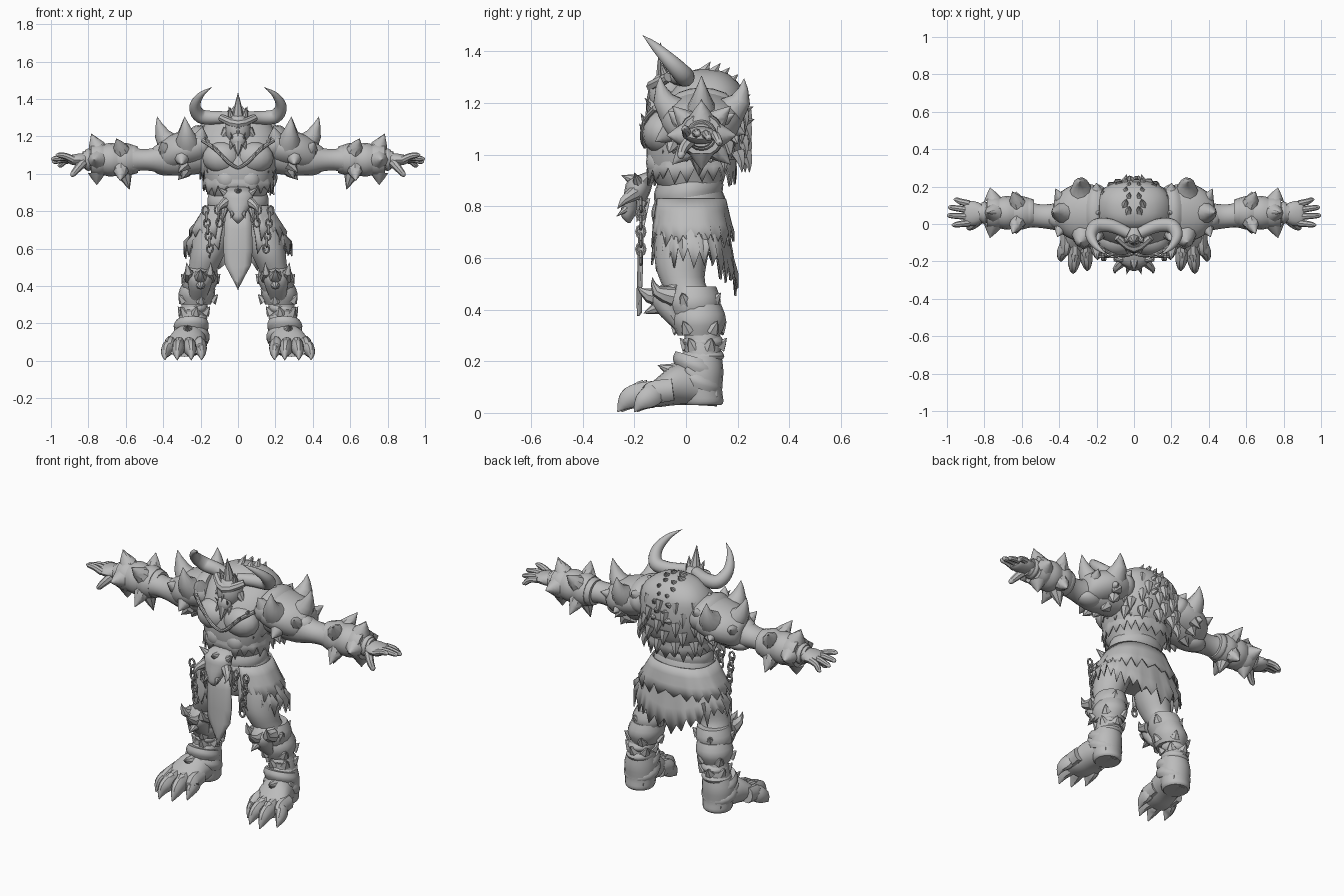
import bpy, bmesh, math, random
from mathutils import Vector

random.seed(4)
X, Y, Z = Vector((1, 0, 0)), Vector((0, 1, 0)), Vector((0, 0, 1))
GREY = bpy.data.materials.new("stone_grey")
GREY.diffuse_color = (0.5, 0.5, 0.5, 1)

def catmull(pts, k):
    """Resample control points (x, y, z, ra, rb) into a smooth path."""
    out = []
    for i in range(len(pts) - 1):
        p0, p1, p2, p3 = pts[max(i - 1, 0)], pts[i], pts[i + 1], pts[min(i + 2, len(pts) - 1)]
        for t in (j / k for j in range(k)):
            out.append([0.5 * (2 * b + (c - a) * t + (2 * a - 5 * b + 4 * c - d) * t * t
                        + (3 * b - a - 3 * c + d) * t ** 3) for a, b, c, d in zip(p0, p1, p2, p3)])
    return out + [list(pts[-1])]

def tube(bm, pts, n=14, ref=Y, axis=None, k=3, square=1.0):
    """Elliptical loft; ra lies along ref, rb across it; square < 1 boxes the section."""
    pts = catmull([p if len(p) == 5 else (*p, p[3]) for p in pts], k)
    rings = []
    for i, p in enumerate(pts):
        a, b = pts[max(i - 1, 0)], pts[min(i + 1, len(pts) - 1)]
        t = axis or (Vector(b[:3]) - Vector(a[:3])).normalized()
        u = (ref - t * t.dot(ref)).normalized()
        v = t.cross(u)
        ra, rb, ring = max(p[3], 0.0008), max(p[4], 0.0008), []
        for q in (math.tau * j / n for j in range(n)):
            c, s = [math.copysign(abs(f) ** square, f) for f in (math.cos(q), math.sin(q))]
            ring.append(bm.verts.new(Vector(p[:3]) + u * ra * c + v * rb * s))
        rings.append(ring)
    for r, s in zip(rings, rings[1:]):
        for j in range(n):
            bm.faces.new((r[j], r[(j + 1) % n], s[(j + 1) % n], s[j]))
    bm.faces.new(rings[0])
    bm.faces.new(rings[-1])

def spike(bm, base, tip, r, bend=(0, 0, 0), n=8):
    b, t = Vector(base), Vector(tip)
    m = b.lerp(t, 0.5) + Vector(bend)
    tube(bm, [(*b, r), (*m, r * 0.55), (*t, 0)], n, X if abs((t - b).normalized().x) < 0.7 else Y, k=2)

def blob(bm, c, r):
    for v in bmesh.ops.create_uvsphere(bm, u_segments=16, v_segments=10, radius=1)["verts"]:
        v.co = Vector([v.co[i] * r[i] + c[i] for i in range(3)])

def finish(name, bm, mirror=False, thick=0):
    bmesh.ops.recalc_face_normals(bm, faces=bm.faces)
    me = bpy.data.meshes.new(name)
    bm.to_mesh(me)
    bm.free()
    ob = bpy.data.objects.new(name, me)
    bpy.context.collection.objects.link(ob)
    me.materials.append(GREY)
    bpy.ops.object.select_all(action="DESELECT")
    ob.select_set(True)
    bpy.context.view_layer.objects.active = ob
    bpy.ops.object.shade_smooth_by_angle(angle=math.radians(40))
    if thick:
        ob.modifiers.new("thickness", "SOLIDIFY").thickness = thick
    if mirror:
        ob.modifiers.new("mirror", "MIRROR")

def tattered(name, top, bottom, hem, n=64, gap=0.0, depth=0.06, square=1.0):
    """Torn cloth band; top and bottom are (cy, ry, rx, z), hem gives extra drop by angle."""
    bm, cols = bmesh.new(), []
    for i in range(n):
        a = -math.pi / 2 + math.tau * i / n
        c, s = [math.copysign(abs(f) ** square, f) for f in (math.cos(a), math.sin(a))]
        tooth = -depth * random.uniform(0.4, 1.5) if i % 2 else depth * random.uniform(0, 0.7)
        wob, col = random.uniform(-0.035, 0.035), []
        for t in (0, 0.35, 0.7, 1):
            cy, ry, rx, z = [p + (q - p) * t for p, q in zip(top, bottom)]
            w = 1 + wob * t
            col.append(bm.verts.new((rx * w * c, cy + ry * w * s, z - hem(a) * t + tooth * (t == 1))))
        cols.append(col)
    for i in range(n):
        if min(i, n - 1 - i) * math.tau / n >= gap:
            c, d = cols[i], cols[(i + 1) % n]
            for j in range(3):
                bm.faces.new((c[j], d[j], d[j + 1], c[j + 1]))
    finish(name, bm, thick=0.008)

# torso with hunched back, and chest muscles
bm = bmesh.new()
tube(bm, [(0, .02, .86, .11, .14), (0, .005, .92, .14, .165), (0, .027, 1.0, .18, .195), (0, .045, 1.1, .19, .215),
          (0, .065, 1.19, .168, .21), (0, .085, 1.26, .13, .18), (0, .08, 1.315, .08, .11), (0, .07, 1.335, .01, .01)], 32, axis=Z, square=.85)
finish("torso", bm)
bm = bmesh.new()
blob(bm, (.085, -.09, 1.085), (.105, .08, .085))
blob(bm, (.06, -.105, .97), (.06, .05, .06))
finish("chest_muscles", bm, True)
for z, r in ((.93, 0), (1.02, .01)):
    tattered("torso_fur_fringe", (.025, .17 + r, .185 + r, z + .08), (.02, .178 + r, .19 + r, z), lambda a: 0, 46, .9 if r else 0, .035, .9)

# bony chest straps
bm = bmesh.new()
tube(bm, [(.19, -.12, 1.18, .012), (.12, -.16, 1.13, .01), (.05, -.168, 1.06, .01), (0, -.158, 1.03, .008)], 8)
for x, y, z in ((.16, -.14, 1.17), (.12, -.16, 1.13), (.08, -.165, 1.09)):
    spike(bm, (x, y, z), (x + .02, y - .015, z + .03), .012, n=6)
finish("chest_strap", bm, True)

# spine spikes and fur tufts lying on the back
bm = bmesh.new()
for i in range(8):
    q = math.radians(90 - i * 13)
    for s in (-1, 1):
        x, y, z = (.03 + .02 * (i % 2)) * s, .06 + .155 * math.cos(q), 1.13 + .18 * math.sin(q)
        spike(bm, (x, y, z), (x * .8, y + .035 + .015 * math.cos(q), z + .04 * math.sin(q) + .01), .028, n=6)
for row in range(5):
    for j in range(5):
        a = math.radians(30 + j * 28 + (row % 2) * 10)
        z = .98 + row * .055
        f = 1 - max(0, z - 1.15) * 1.6
        x, y = .205 * f * math.cos(a), .05 + .178 * f * math.sin(a)
        spike(bm, (x, y, z + .03), (x * 1.1, y + .018 * math.sin(a), z - .05), .03, (x * .05, .006, 0), 6)
finish("back_spines", bm)

# head, face and crest
bm = bmesh.new()
blob(bm, (0, -.07, 1.235), (.07, .075, .09))
blob(bm, (0, -.125, 1.18), (.042, .03, .045))
tube(bm, [(-.09, -.07, 1.3, .02), (0, -.13, 1.265, .024), (.09, -.07, 1.3, .02)], 8, Z)
spike(bm, (0, -.125, 1.26), (0, -.155, 1.2), .018)
spike(bm, (0, -.125, 1.17), (0, -.16, 1.09), .032)
for s in (-1, 1):
    spike(bm, (.03 * s, -.12, 1.17), (.045 * s, -.15, 1.12), .016)
    spike(bm, (.025 * s, -.13, 1.18), (.04 * s, -.16, 1.22), .01)
    spike(bm, (.055 * s, -.07, 1.23), (.1 * s, -.08, 1.18), .03)
    spike(bm, (.035 * s, -.08, 1.3), (.05 * s, -.1, 1.36), .02)
spike(bm, (0, -.08, 1.28), (0, -.1, 1.435), .038)
finish("head", bm)
bm = bmesh.new()
tube(bm, [(.03, -.05, 1.305, .03), (.12, -.01, 1.3, .036), (.2, -.01, 1.308, .038), (.23, -.06, 1.36, .03),
          (.2, -.12, 1.42, .017), (.14, -.168, 1.463, 0)], 14, Z + Y * .3, k=5)
finish("horn", bm, True)

# arm
bm = bmesh.new()
tube(bm, [(.15, .05, 1.11, .1), (.28, .05, 1.09, .1), (.38, .04, 1.08, .08, .088), (.46, .04, 1.075, .066, .062),
          (.53, .045, 1.075, .064, .06), (.62, .055, 1.075, .08), (.74, .06, 1.075, .068), (.83, .058, 1.075, .045)], 18)
blob(bm, (.38, .03, 1.115), (.085, .06, .052))
blob(bm, (.38, .06, 1.035), (.08, .06, .045))
finish("arm", bm, True)

# spiked bracer
bm = bmesh.new()
for x, w, r in ((.56, .05, .078), (.605, .08, .09), (.68, .09, .09), (.745, .08, .088), (.8, .03, .06)):
    tube(bm, [(x - w / 2, .06, 1.075, r * .9), (x, .06, 1.075, r), (x + w / 2, .06, 1.075, r * .9)], 16)
for x, tip, n, ph in ((.625, .16, 4, 45), (.755, .135, 4, 0)):
    for i in range(n):
        c, s = [f(math.radians(ph + 360 * i / n)) for f in (math.cos, math.sin)]
        spike(bm, (x, .06 + .07 * c, 1.075 + .07 * s), (x + .015 + .015 * s, .06 + tip * c, 1.075 + tip * s), .048)
spike(bm, (.61, .05, 1.01), (.58, .05, .915), .045)
spike(bm, (.73, .06, 1.13), (.785, .06, 1.215), .04)
finish("bracer", bm, True)

# hand
bm = bmesh.new()
tube(bm, [(.8, .06, 1.075, .042, .036), (.85, .057, 1.075, .065, .034), (.895, .055, 1.075, .062, .025), (.91, .055, 1.075, .05, .014)], 14)
for y0, y1, x1, z1 in ((.108, .13, .965, 1.045), (.073, .088, .995, 1.065), (.038, .045, 1.0, 1.08), (.005, -.005, .975, 1.1)):
    tube(bm, [(.88, y0, 1.076, .019), (.925, (y0 + y1) / 2, (z1 + 1.09) / 2, .017), (x1 - .015, y1, z1, .013), (x1, y1, z1, .002)], 8)
tube(bm, [(.83, .02, 1.06, .026), (.86, -.01, 1.025, .02), (.885, -.02, .995, .014), (.892, -.022, .985, .002)], 8)
finish("hand", bm, True)

# shoulder armour with large spikes and hanging teeth
bm = bmesh.new()
tube(bm, [(.16, .06, 1.165, .12, .085), (.22, .06, 1.145, .15, .1), (.3, .06, 1.125, .155, .1), (.37, .055, 1.105, .125, .092),
          (.42, .05, 1.1, .08, .068), (.435, .05, 1.1, .02, .02)], 20)
tube(bm, [(.16, .06, 1.17, .135, .09), (.19, .06, 1.16, .152, .105), (.225, .06, 1.145, .145, .095)], 20)
for base, tip, bend in (((.27, -.03, 1.15), (.285, -.1, 1.305), (0, -.025, -.01)),
                        ((.35, .06, 1.14), (.432, .06, 1.305), (.015, 0, -.01)),
                        ((.28, .15, 1.15), (.29, .225, 1.295), (0, .025, -.01))):
    spike(bm, base, tip, .075, bend, 10)
for x, y, z, dx, dy, dz in ((.39, -.02, 1.13, .02, -.05, .04), (.39, .13, 1.13, .03, .06, .03), (.2, -.06, 1.2, -.01, -.03, .05),
                           (.2, .17, 1.19, 0, .05, .03), (.2, .06, 1.22, -.01, 0, .05), (.3, -.07, 1.08, .0, -.05, -.03), (.3, .18, 1.1, .01, .05, -.02)):
    spike(bm, (x, y, z), (x + dx, y + dy, z + dz), .038)
for i in range(6):
    c, s = [f(math.radians(165 + 40 * i)) for f in (math.cos, math.sin)]
    spike(bm, (.28, .06 + .12 * c, 1.08 + .07 * s), (.3 + .02 * (i % 2), .06 + .14 * c, 1.035 + .07 * s), .036, n=6)
finish("shoulder_armour", bm, True)

# waist and belt
bm = bmesh.new()
tube(bm, [(0, .01, .93, .12, .145), (0, .012, .86, .115, .14), (0, .015, .78, .125, .155), (0, .01, .68, .11, .15), (0, .0, .63, .08, .1)], 24, axis=Z)
for z, r in ((.865, 0), (.8, .01)):
    tube(bm, [(0, .01, z + .045, .12 + r, .148 + r), (0, .01, z, .136 + r, .164 + r), (0, .01, z - .04, .13 + r, .16 + r)],
         24, axis=Vector((0, -.15, 1)).normalized())
finish("waist_belt", bm)

# torn skirts and front loincloth
tattered("upper_skirt", (.015, .14, .175, .83), (.02, .165, .26, .71), lambda a: .02, 44, .3, .035, .85)
tattered("lower_skirt", (.015, .135, .18, .81), (.03, .168, .285, .615), lambda a: .11 * max(0, math.sin(a)) ** 3, 60, .3, .05, .88)
bm = bmesh.new()
rows = [[bm.verts.new((w * s, y + 0.012 * abs(s), z + 0.012 * abs(s))) for s in (-1, -0.5, 0, 0.5, 1)] for z, y, w in
        ((.82, -.16, .06), (.7, -.185, .075), (.58, -.188, .078), (.5, -.19, .07), (.455, -.192, .045), (.375, -.19, .003))]
for r, s in zip(rows, rows[1:]):
    for j in range(4):
        bm.faces.new((r[j], r[j + 1], s[j + 1], s[j]))
finish("front_loincloth", bm, thick=.01)

# belt skull
bm = bmesh.new()
tube(bm, [(0, -.13, .93, .03, .05), (0, -.175, .9, .05, .08), (0, -.19, .85, .05, .08), (0, -.21, .8, .04, .05),
          (0, -.225, .76, .025, .03), (0, -.22, .735, .005, .005)], 14, axis=Z)
for s in (-1, 1):
    spike(bm, (.05 * s, -.18, .88), (.11 * s, -.2, .93), .028)
    spike(bm, (.06 * s, -.2, .85), (.1 * s, -.265, .79), .028, (.02 * s, -.01, 0))
    spike(bm, (.025 * s, -.22, .8), (.04 * s, -.27, .76), .018)
    spike(bm, (.07 * s, -.17, .82), (.085 * s, -.19, .74), .022)
spike(bm, (0, -.2, .9), (0, -.25, .92), .025)
finish("belt_skull", bm)

# hanging chains
bm = bmesh.new()
for x, z0, n in ((.15, .6, 7), (.1, .74, 3)):
    for i in range(n):
        side, ring = (Y if i % 2 else X), [math.tau * j / 8 for j in range(9)]
        mid = Vector((x + .004 * i, -.175, z0 + .034 * i))
        tube(bm, [(*(mid + side * .017 * math.cos(a) + Z * .025 * math.sin(a)), .006) for a in ring], 6, X if i % 2 else Y, k=1)
finish("chain", bm, True)

# leg
bm = bmesh.new()
tube(bm, [(.1, .0, .78, .11, .1), (.135, -.01, .68, .11, .105), (.16, -.02, .58, .1, .095), (.185, -.01, .5, .085, .08),
          (.21, .035, .42, .09, .08), (.23, .06, .32, .07, .068), (.245, .065, .24, .07, .07), (.25, .06, .12, .07, .075)], 18, axis=Z)
finish("leg", bm, True)

# knee guard and shin armour
bm = bmesh.new()
for x, y, z, h, r in ((.205, .03, .43, .12, .098), (.22, .05, .36, .12, .098), (.236, .067, .275, .05, .074), (.243, .065, .22, .05, .078)):
    tube(bm, [(x - .01, y, z + h / 2, r * .88, r * .85), (x, y, z, r * 1.07, r), (x + .005, y, z - h / 2, r * .84, r * .8)], 16, axis=Z)
tube(bm, [(.2, -.03, .5, .04, .06), (.2, -.07, .46, .06, .07), (.205, -.07, .4, .05, .06), (.215, -.02, .32, .02, .04)], 12, axis=Z)
for x in (.155, .255):
    spike(bm, (x, -.05, .45), (x + (.02 if x > .2 else -.01), -.13, .525), .04, (0, -.025, -.015))
spike(bm, (.2, -.08, .45), (.2, -.19, .49), .05, (0, -.01, -.015))
spike(bm, (.2, -.08, .42), (.2, -.165, .385), .04)
for z, r, cx, cy, n in ((.45, .095, .2, .03, 4), (.34, .095, .222, .05, 5), (.275, .072, .236, .067, 6)):
    for i in range(n):
        c, s = [f(math.tau * (i + .5) / n - 1.2) for f in (math.cos, math.sin)]
        spike(bm, (cx + r * .85 * c, cy + r * .85 * s, z - .02), (cx + (r + .02) * c, cy + (r + .02) * s, z + .015), .03, n=6)
finish("shin_armour", bm, True)

# boot, toes and claws
bm = bmesh.new()
tube(bm, [(.245, .06, .22, .078, .078), (.25, .055, .16, .09, .09), (.25, .06, .09, .08, .085), (.25, .065, .045, .08, .08), (.25, .065, .03, .07, .07)], 18, axis=Z)
for z, y, r in ((.185, .04, .095), (.125, .045, .1)):
    tube(bm, [(.247, y, z + .03, r * .88), (.25, y, z, r), (.252, y, z - .03, r * .9)], 18, axis=Vector((0, .3, 1)).normalized())
tube(bm, [(.25, .12, .07, .06, .045), (.255, .04, .11, .085, .08), (.27, -.04, .11, .095, .08), (.285, -.11, .08, .1, .058), (.29, -.16, .058, .08, .035)], 16, X, axis=Y)
for xb, xt, yt in ((.205, .195, -.19), (.26, .25, -.25), (.315, .325, -.265), (.36, .39, -.2)):
    tube(bm, [(xb, -.05, .09, .034, .045), (xb, -.12, .08, .036, .047), ((xb + xt) / 2, yt + .065, .066, .034, .046),
              (xt, yt + .03, .042, .023, .034), (xt, yt, .004, .002, .002)], 10, X)
    spike(bm, (xb, yt + .1, .1), (xt, yt + .02, .055), .028, (0, 0, .015))
for base, tip in (((.265, -.02, .15), (.275, -.11, .185)), ((.2, .02, .14), (.17, 0, .165)), ((.31, .02, .15), (.34, 0, .175))):
    spike(bm, base, tip, .045)
finish("clawed_foot", bm, True)
